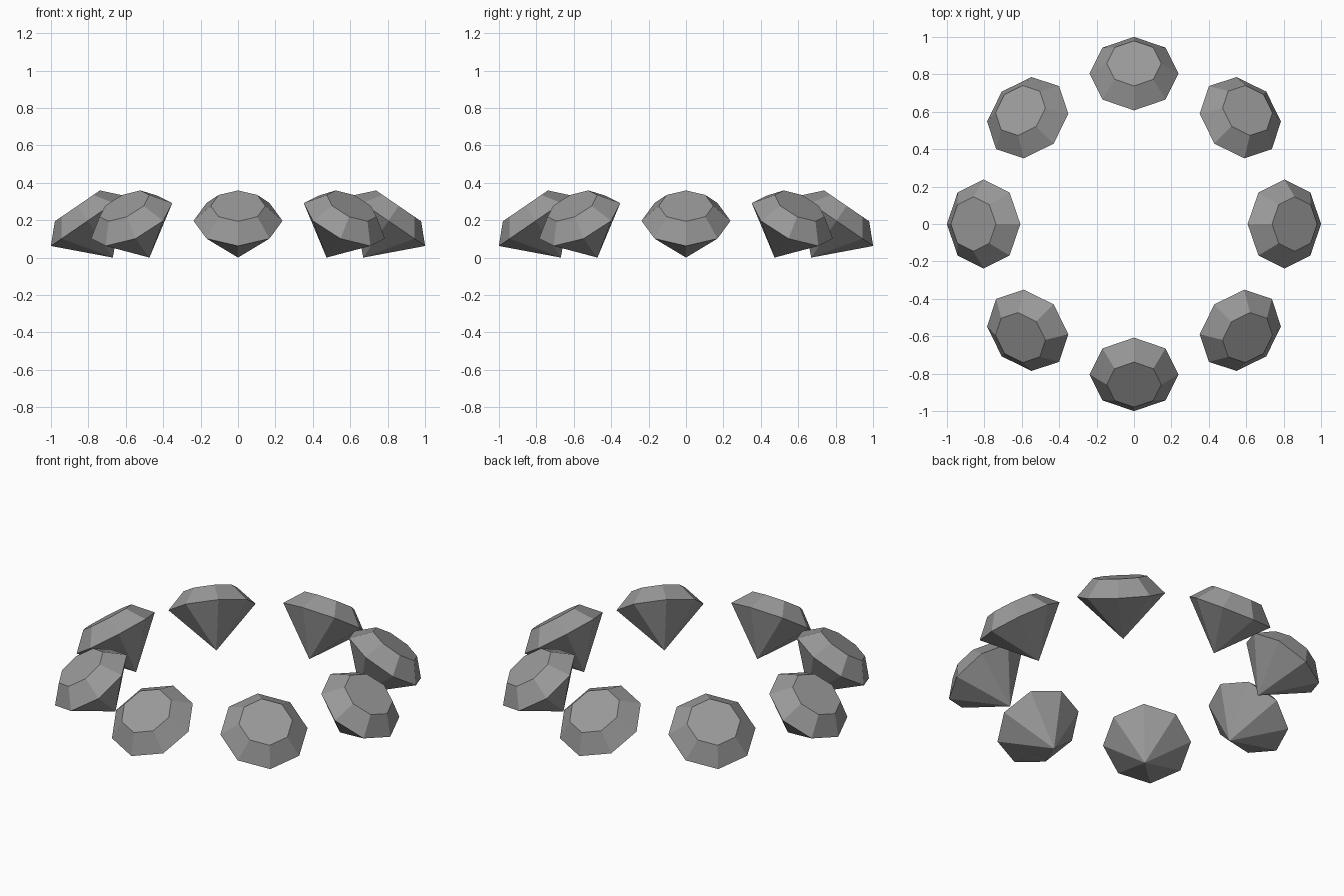
import bpy, bmesh
from math import pi, sin, cos
from mathutils import Matrix

if "Cube" in bpy.data.objects:
    bpy.data.objects.remove(bpy.data.objects["Cube"])

SIDES = 8
COUNT = 8
TILT = 0.6            # outward lean of each gem
RING = 0.804          # ring radius to girdle centres
GIRDLE, TABLE = 0.238, 0.146
CROWN, PAVILION = 0.097, 0.238


def ring(bm, radius, z):
    return [bm.verts.new((radius * cos(2 * pi * i / SIDES),
                          radius * sin(2 * pi * i / SIDES), z))
            for i in range(SIDES)]


# One cut gem: flat table, bevelled crown, pointed pavilion
bm = bmesh.new()
girdle = ring(bm, GIRDLE, 0)
table = ring(bm, TABLE, CROWN)
point = bm.verts.new((0, 0, -PAVILION))
bm.faces.new(table)
for i in range(SIDES):
    j = (i + 1) % SIDES
    bm.faces.new((girdle[i], girdle[j], table[j], table[i]))
    bm.faces.new((girdle[j], girdle[i], point))
bmesh.ops.recalc_face_normals(bm, faces=bm.faces)
mesh = bpy.data.meshes.new("gem")
bm.to_mesh(mesh)
bm.free()

# Dark grey stone
stone = bpy.data.materials.new("dark_stone")
stone.diffuse_color = (0.32, 0.32, 0.32, 1)
stone.use_nodes = True
stone.node_tree.nodes["Principled BSDF"].inputs["Base Color"].default_value = stone.diffuse_color
mesh.materials.append(stone)

# Ring of gems leaning outward, points resting on the ground
height = PAVILION * cos(TILT)
for k in range(COUNT):
    gem = bpy.data.objects.new(f"gem_{k + 1}", mesh)
    gem.matrix_world = (Matrix.Rotation(2 * pi * k / COUNT, 4, 'Z')
                        @ Matrix.Translation((RING, 0, height))
                        @ Matrix.Rotation(TILT, 4, 'Y'))
    bpy.context.collection.objects.link(gem)
